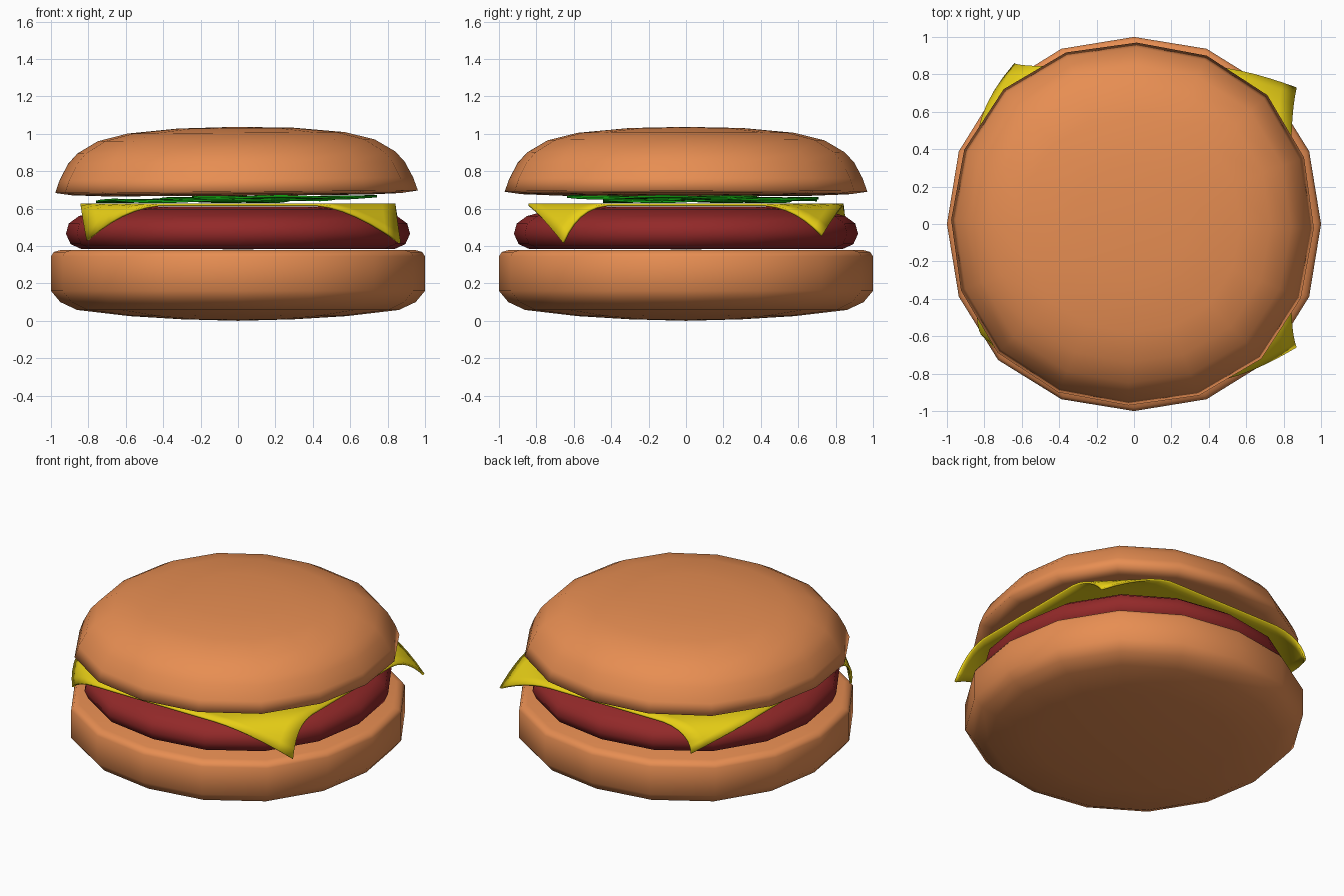
import bpy, bmesh, math

if "Cube" in bpy.data.objects:
    bpy.data.objects.remove(bpy.data.objects["Cube"])

def material(name, rgb):
    m = bpy.data.materials.new(name)
    m.diffuse_color = (*rgb, 1)
    m.use_nodes = True
    m.node_tree.nodes["Principled BSDF"].inputs["Base Color"].default_value = m.diffuse_color
    return m

BUN = material("toasted bun", (0.80, 0.27, 0.085))
MEAT = material("meat red", (0.29, 0.022, 0.022))
CHEESE = material("cheese yellow", (0.80, 0.62, 0.008))
LEAF = material("lettuce green", (0.005, 0.3, 0.005))

def finish(bm, name, mat, angle=50):
    bmesh.ops.recalc_face_normals(bm, faces=bm.faces)
    me = bpy.data.meshes.new(name)
    bm.to_mesh(me)
    bm.free()
    me.materials.append(mat)
    ob = bpy.data.objects.new(name, me)
    bpy.context.collection.objects.link(ob)
    bpy.ops.object.select_all(action='DESELECT')
    ob.select_set(True)
    bpy.context.view_layer.objects.active = ob
    bpy.ops.object.shade_smooth_by_angle(angle=math.radians(angle))
    return ob

def lathe(name, profile, mat, sides=16, angle=50):
    """Spin a (radius, height) profile, slightly fuller on the diagonals."""
    bm = bmesh.new()
    vs = [bm.verts.new((r, 0, z)) for r, z in profile]
    es = [bm.edges.new(p) for p in zip(vs, vs[1:])]
    bmesh.ops.spin(bm, geom=vs + es, axis=(0, 0, 1), cent=(0, 0, 0),
                   steps=sides, angle=2 * math.pi)
    bmesh.ops.remove_doubles(bm, verts=bm.verts, dist=1e-4)
    for v in bm.verts:
        k = 1 + 0.028 * math.sin(2 * math.atan2(v.co.y, v.co.x)) ** 2
        v.co.x *= k
        v.co.y *= k
    return finish(bm, name, mat, angle)

# Bottom bun
lathe("bottom_bun", [(0, 0), (0.3, 0.008), (0.58, 0.025), (0.86, 0.058), (0.95, 0.1),
                     (1, 0.16), (1, 0.345), (0.985, 0.368), (0.95, 0.378), (0, 0.38)], BUN)

# Patty
lathe("patty", [(0, 0.385), (0.84, 0.385), (0.895, 0.41), (0.92, 0.465), (0.905, 0.52),
                (0.85, 0.56), (0.72, 0.595), (0.5, 0.61), (0, 0.612)], MEAT)

# Top bun, slightly tilted
top = lathe("top_bun", [(0, 0.668), (0.7, 0.67), (0.88, 0.677), (0.97, 0.69),
                        (0.945, 0.76), (0.9, 0.845), (0.85, 0.9), (0.74, 0.965),
                        (0.58, 1.005), (0.31, 1.03), (0, 1.037)], BUN, angle=120)
top.rotation_euler = (0, math.radians(-0.4), math.radians(-1.3))
top.location.x = -0.003

# Cheese slice: a square sheet whose corners droop and curl sideways
CORNERS = {(1, -1): (0.87, -0.66, 0.42), (1, 1): (0.87, 0.73, 0.46),
           (-1, 1): (-0.64, 0.86, 0.47), (-1, -1): (-0.81, -0.6, 0.43)}
H, TOP = 0.842, 0.628
bm = bmesh.new()
bmesh.ops.create_grid(bm, x_segments=24, y_segments=24, size=H)
for v in bm.verts:
    x, y = v.co.x, v.co.y
    sx, sy = (1 if x > 0 else -1), (1 if y > 0 else -1)
    cx, cy, cz = CORNERS[sx, sy]
    t = max(0, (abs(x) + abs(y) - 1.25) / (2 * H - 1.25))
    v.co = (x + (cx - sx * H) * t ** 2, y + (cy - sy * H) * t ** 1.6,
            TOP - (TOP - cz) * t ** 1.7)
cheese = finish(bm, "cheese_slice", CHEESE)
mod = cheese.modifiers.new("thickness", 'SOLIDIFY')
mod.thickness = 0.014
mod.offset = -1

# Lettuce leaves: thin ruffled sheets between cheese and top bun
def leaf(name, cx, cy, radius, z, phase):
    bm = bmesh.new()
    mid = bm.verts.new((cx, cy, z))
    n, prev = 28, None
    for k in (0.5, 1):
        ring = []
        for i in range(n):
            a = 2 * math.pi * i / n
            r = radius * k * (1 + 0.07 * math.sin(5 * a + phase))
            ring.append(bm.verts.new((cx + r * math.cos(a), cy + r * math.sin(a),
                                      z + 0.006 * k * math.sin(4 * a + phase))))
        for i in range(n):
            j = (i + 1) % n
            bm.faces.new((prev[i], ring[i], ring[j], prev[j]) if prev
                         else (mid, ring[i], ring[j]))
        prev = ring
    ob = finish(bm, name, LEAF)
    mod = ob.modifiers.new("thickness", 'SOLIDIFY')
    mod.thickness = 0.012
    mod.offset = 0

leaf("lettuce_left", -0.24, 0.03, 0.5, 0.641, 0.0)
leaf("lettuce_front", 0.22, -0.13, 0.49, 0.66, 1.5)
leaf("lettuce_back", 0.05, 0.27, 0.46, 0.651, 3.0)
